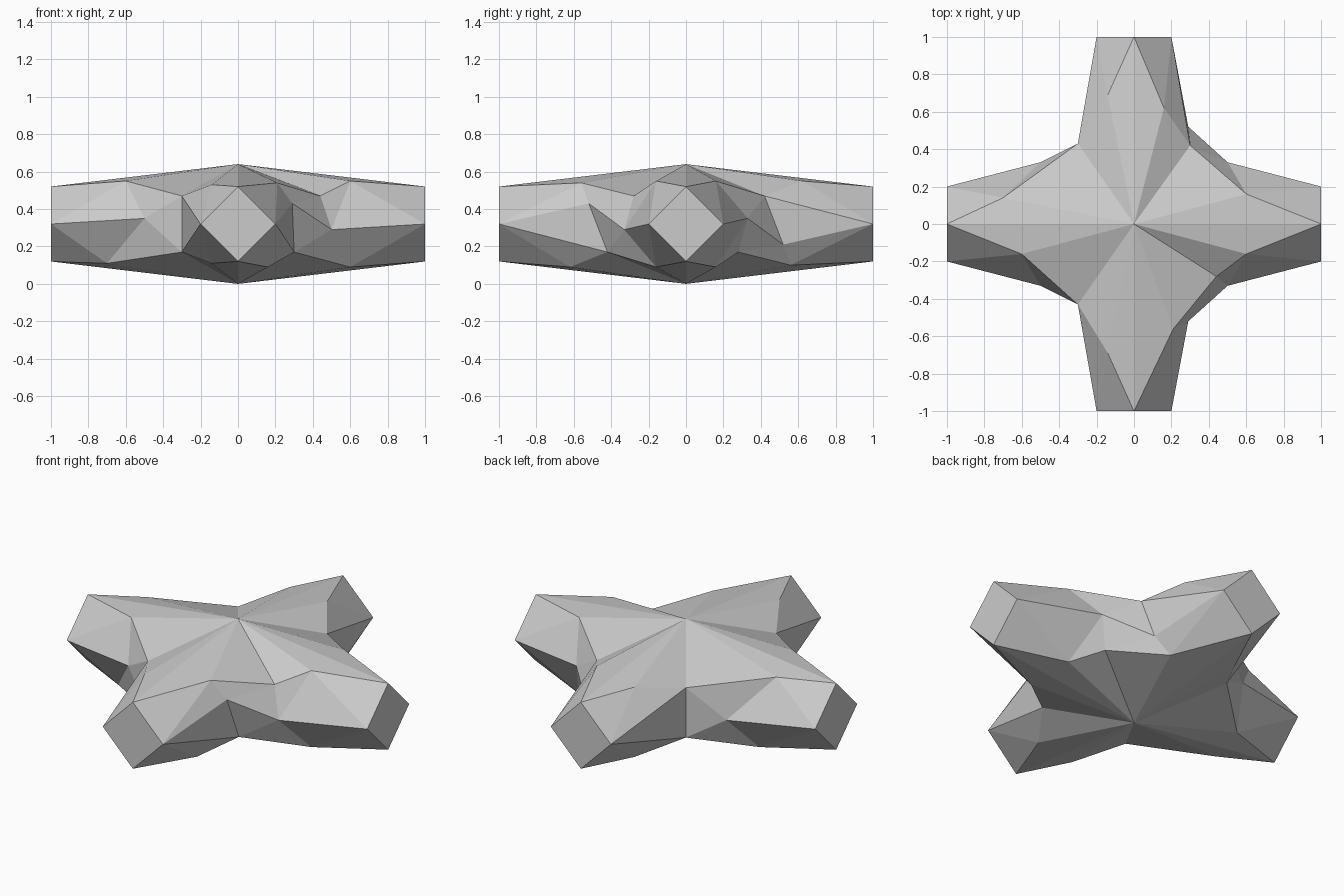
import bpy, bmesh
from mathutils import Vector as V

if "Cube" in bpy.data.objects:
    bpy.data.objects.remove(bpy.data.objects["Cube"])

H = 0.64                      # overall height
MID = H / 2

# Arms run counterclockwise from +x; pairs are (clockwise side, counterclockwise side)
DIRS = [V((1, 0, 0)), V((0, 1, 0)), V((-1, 0, 0)), V((0, -1, 0))]
RIDGES = [((.6, -.16, .55), (.6, .16, .55)),
          ((.16, .62, .55), (-.14, .69, .53)),
          ((-.7, .14, .53), (-.6, -.16, .55)),
          ((-.14, -.69, .53), (.21, -.56, .54))]
SIDES = [((.5, -.33, .29), (.5, .33, .35)),
         ((.29, .52, .21), (-.3, .43, MID)),
         ((-.5, .33, .29), (-.5, -.33, .35)),
         ((-.3, -.43, MID), (.29, -.52, .43))]
# Upper corner between each arm and the next
CROTCHES = [(.3, .42, .47), (-.3, .43, .47), (-.3, -.43, .47), (.44, -.28, .47)]


def half_turn(p):
    """Turn a point half way round the long x axis."""
    return V((p[0], -p[1], H - p[2]))


def upper_faces():
    """Triangles of the upper half: roof, flanks, tips and corners."""
    apex = V((0, 0, H))
    for i, d in enumerate(DIRS):
        tip_top = d + V((0, 0, .52))
        across = V((-d.y, d.x, 0)) * .2
        tips = [d - across + V((0, 0, MID)), d + across + V((0, 0, MID))]
        yield tip_top, tips[0], tips[1]                     # tip
        for k in (0, 1):
            c = V(CROTCHES[i - 1 + k])
            r, s, t = V(RIDGES[i][k]), V(SIDES[i][k]), tips[k]
            yield apex, c, r                                # roof
            yield apex, r, tip_top
            yield r, tip_top, t                             # flank
            if d.y and abs(c.x) < .35:
                yield c, r, t
                yield c, t, s
            else:
                yield r, t, s
                yield c, r, s
        # corner to the next arm
        yield V(CROTCHES[i]), V(SIDES[i][1]), V(SIDES[(i + 1) % 4][0])


bm = bmesh.new()
for tri in upper_faces():
    for pts in (tri, [half_turn(p) for p in tri]):
        bm.faces.new([bm.verts.new(p) for p in pts])
bmesh.ops.remove_doubles(bm, verts=bm.verts, dist=0.002)
bmesh.ops.recalc_face_normals(bm, faces=bm.faces)

mesh = bpy.data.meshes.new("four_arm_star")
bm.to_mesh(mesh)
bm.free()
star = bpy.data.objects.new("four_arm_star", mesh)
bpy.context.collection.objects.link(star)

# Single plain grey
grey = bpy.data.materials.new("stone_grey")
grey.use_nodes = True
colour = (.6, .6, .6, 1)
grey.diffuse_color = colour
grey.node_tree.nodes["Principled BSDF"].inputs["Base Color"].default_value = colour
mesh.materials.append(grey)
